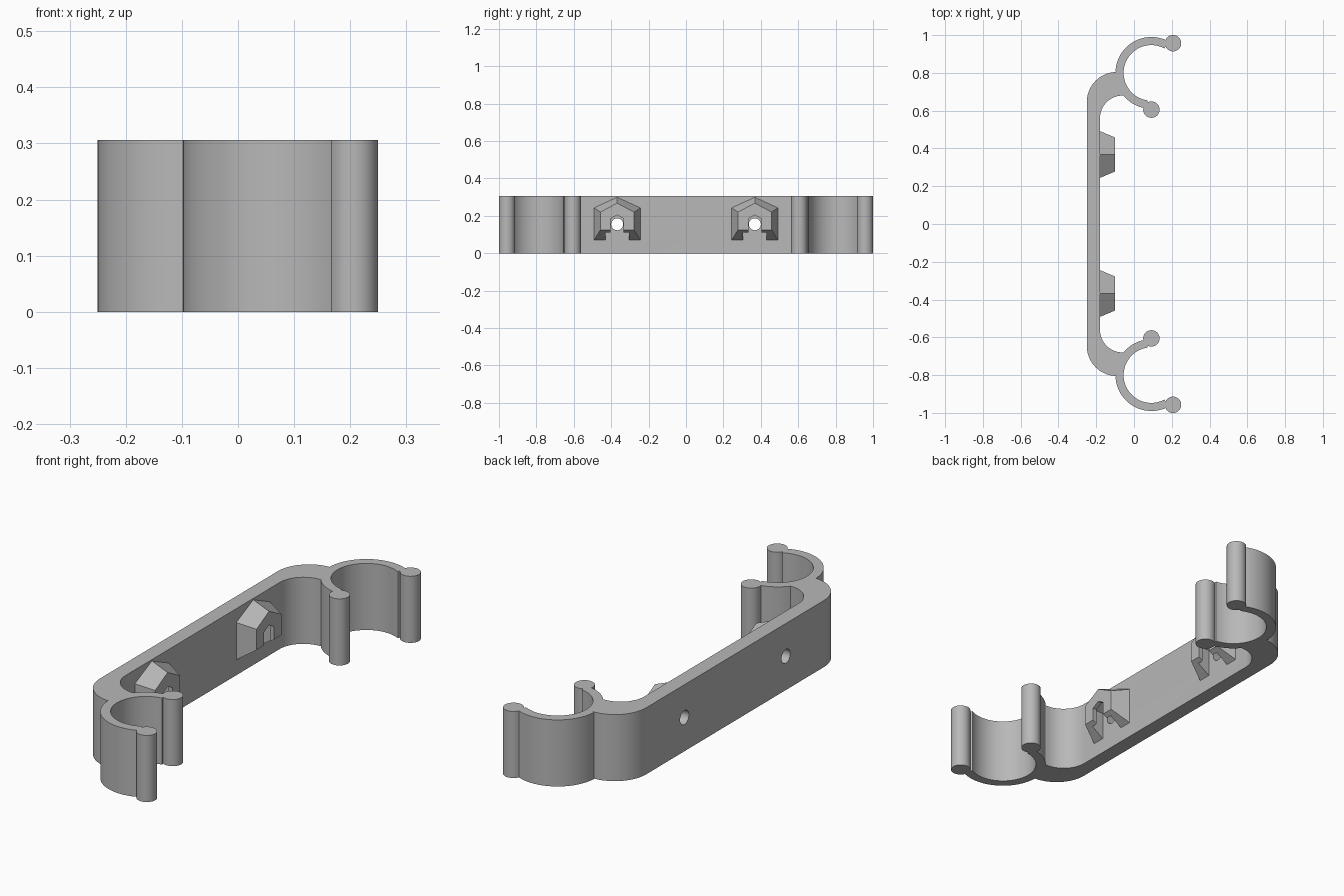
import bpy, bmesh, math
from mathutils import Vector

cube = bpy.data.objects.get("Cube")
if cube:
    bpy.data.objects.remove(cube, do_unlink=True)

HEIGHT = 0.306
HOOK_Y = 0.368

grey = bpy.data.materials.new("light grey plastic")
grey.use_nodes = True
colour = (0.48, 0.48, 0.48, 1)
grey.diffuse_color = colour
grey.node_tree.nodes["Principled BSDF"].inputs["Base Color"].default_value = colour


def make_object(name, bm):
    bmesh.ops.recalc_face_normals(bm, faces=bm.faces)
    mesh = bpy.data.meshes.new(name)
    bm.to_mesh(mesh)
    bm.free()
    mesh.materials.append(grey)
    obj = bpy.data.objects.new(name, mesh)
    bpy.context.collection.objects.link(obj)
    return obj


def arc(centre, radius, start, end, steps):
    points = []
    for i in range(steps + 1):
        a = math.radians(start + (end - start) * i / steps)
        points.append((centre[0] + radius * math.cos(a), centre[1] + radius * math.sin(a)))
    return points


# Outline of one half: rail, bend, open ring and rounded tips
RING, OUTER, INNER = (0.092, 0.8), 0.19, 0.147
TIP_DIST, TIP_R = 0.1945, 0.0435


def tip(angle):
    a = math.radians(angle)
    return (RING[0] + TIP_DIST * math.cos(a), RING[1] + TIP_DIST * math.sin(a))


LOW, HIGH = 270, 54
half = arc((-0.06, 0.56), 0.12, 180, 90, 16)
half += arc(RING, OUTER, 219, LOW - 13, 14)
half += arc(tip(LOW), TIP_R, LOW - 85, LOW + 210, 28)
half += arc(RING, INNER, LOW - 8, HIGH + 8, 48)
half += arc(tip(HIGH), TIP_R, HIGH - 210, HIGH + 85, 28)
half += arc(RING, OUTER, HIGH + 13, 178, 32)
half += arc((-0.09, 0.645), 0.16, 90, 180, 18)
outline = half + [(x, -y) for x, y in reversed(half)]

# Clip body: the outline extruded upwards
bm = bmesh.new()
base = bm.faces.new([bm.verts.new((x, y, 0)) for x, y in outline])
grown = bmesh.ops.extrude_face_region(bm, geom=[base])
top = [v for v in grown["geom"] if isinstance(v, bmesh.types.BMVert)]
bmesh.ops.translate(bm, verts=top, vec=Vector((0, 0, HEIGHT)))
body = make_object("clip_body", bm)

# Screw holes through the rail
for side in (-1, 1):
    bpy.ops.mesh.primitive_cylinder_add(
        vertices=32, radius=0.032, depth=0.2,
        location=(-0.215, side * HOOK_Y, 0.155), rotation=(0, math.pi / 2, 0))
    cutter = bpy.context.object
    cutter.name = "screw_hole_cutter"
    cutter.data.materials.append(grey)
    cut = body.modifiers.new("screw hole", "BOOLEAN")
    cut.operation, cut.solver, cut.object = "DIFFERENCE", "EXACT", cutter
    bpy.context.view_layer.objects.active = body
    bpy.ops.object.modifier_apply(modifier=cut.name)
    bpy.data.objects.remove(cutter, do_unlink=True)

bpy.ops.object.select_all(action="DESELECT")
body.select_set(True)
bpy.context.view_layer.objects.active = body
bpy.ops.object.shade_smooth_by_angle(angle=math.radians(25))

# Gabled hooks: each row is depth x, half width, eave, apex and foot height
SECTION = [
    (-0.181, 0.124, 0.243, 0.300, 0.070),
    (-0.100, 0.090, 0.220, 0.268, 0.125),
    (-0.100, 0.035, 0.185, 0.205, 0.125),
    (-0.120, 0.035, 0.185, 0.205, 0.111),
    (-0.120, 0.063, 0.200, 0.237, 0.111),
    (-0.181, 0.063, 0.200, 0.237, 0.070),
]


def hook(name, y):
    bm = bmesh.new()
    rows = []
    for x, w, eave, apex, foot in SECTION:
        path = [(-w, foot), (-w, eave), (0, apex), (w, eave), (w, foot)]
        rows.append([bm.verts.new((x, y + dy, z)) for dy, z in path])
    for i, row in enumerate(rows):
        after = rows[(i + 1) % len(rows)]
        for j in range(4):
            bm.faces.new((row[j], row[j + 1], after[j + 1], after[j]))
    for end in (0, 4):
        bm.faces.new([row[end] for row in rows])
    return make_object(name, bm)


hook("right_hook", -HOOK_Y)
hook("left_hook", HOOK_Y)
